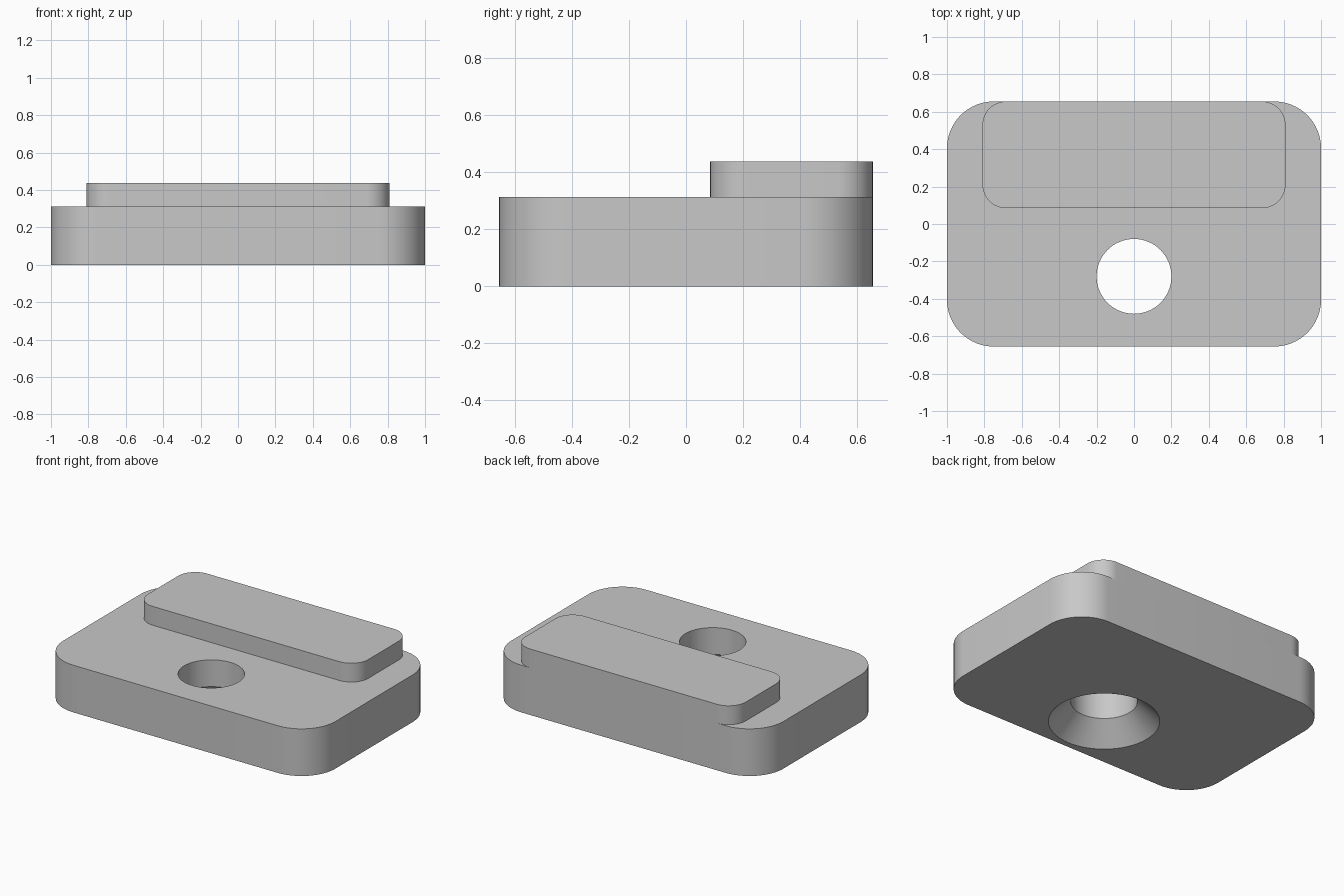
import bpy
import bmesh
from math import sin, cos, pi, radians

cube = bpy.data.objects.get("Cube")
if cube:
    bpy.data.objects.remove(cube, do_unlink=True)

grey = bpy.data.materials.new("plain grey")
grey.use_nodes = True
grey.diffuse_color = (0.58, 0.58, 0.58, 1)
grey.node_tree.nodes["Principled BSDF"].inputs["Base Color"].default_value = (0.58, 0.58, 0.58, 1)


def finish(name, bm):
    bmesh.ops.recalc_face_normals(bm, faces=bm.faces)
    mesh = bpy.data.meshes.new(name)
    bm.to_mesh(mesh)
    bm.free()
    obj = bpy.data.objects.new(name, mesh)
    bpy.context.collection.objects.link(obj)
    mesh.materials.append(grey)
    return obj


def rounded_slab(name, half_x, y0, y1, z0, z1, radius, steps=16):
    """Upright slab with four rounded vertical corners."""
    bm = bmesh.new()
    centres = [(half_x - radius, y1 - radius), (radius - half_x, y1 - radius),
               (radius - half_x, y0 + radius), (half_x - radius, y0 + radius)]
    ring = []
    for corner, (cx, cy) in enumerate(centres):
        for i in range(steps + 1):
            a = (corner + i / steps) * pi / 2
            ring.append(bm.verts.new((cx + radius * cos(a), cy + radius * sin(a), z0)))
    base = bm.faces.new(ring)
    top = bmesh.ops.extrude_face_region(bm, geom=[base], use_keep_orig=True)["geom"]
    moved = [v for v in top if isinstance(v, bmesh.types.BMVert)]
    bmesh.ops.translate(bm, verts=moved, vec=(0, 0, z1 - z0))
    return finish(name, bm)


def turned(name, y, profile, sides=64):
    """Closed solid of revolution about a vertical axis; profile is (radius, z)."""
    bm = bmesh.new()
    rings = [[bm.verts.new((r * cos(2 * pi * i / sides), y + r * sin(2 * pi * i / sides), z))
              for i in range(sides)] for r, z in profile]
    for low, high in zip(rings, rings[1:]):
        for i in range(sides):
            j = (i + 1) % sides
            bm.faces.new((low[i], low[j], high[j], high[i]))
    bm.faces.new(rings[0])
    bm.faces.new(rings[-1])
    return finish(name, bm)


# Base plate and the raised bar along its back edge
plate = rounded_slab("base_plate", 1.0, -0.655, 0.655, 0.0, 0.313, 0.25)
bar = rounded_slab("raised_bar", 0.81, 0.085, 0.655, 0.313, 0.438, 0.125)

# Screw hole, countersunk from below
cutter = turned("hole_cutter", -0.28, [(0.435, -0.1), (0.2, 0.135), (0.2, 0.5)])
cutter.hide_render = True
cut = plate.modifiers.new("screw_hole", 'BOOLEAN')
cut.operation = 'DIFFERENCE'
cut.solver = 'EXACT'
cut.object = cutter
bpy.ops.object.select_all(action='DESELECT')
bpy.context.view_layer.objects.active = plate
plate.select_set(True)
bpy.ops.object.modifier_apply(modifier=cut.name)
bpy.data.objects.remove(cutter, do_unlink=True)

# Smooth curved walls, keep rims sharp
bar.select_set(True)
bpy.ops.object.shade_smooth_by_angle(angle=radians(30))
